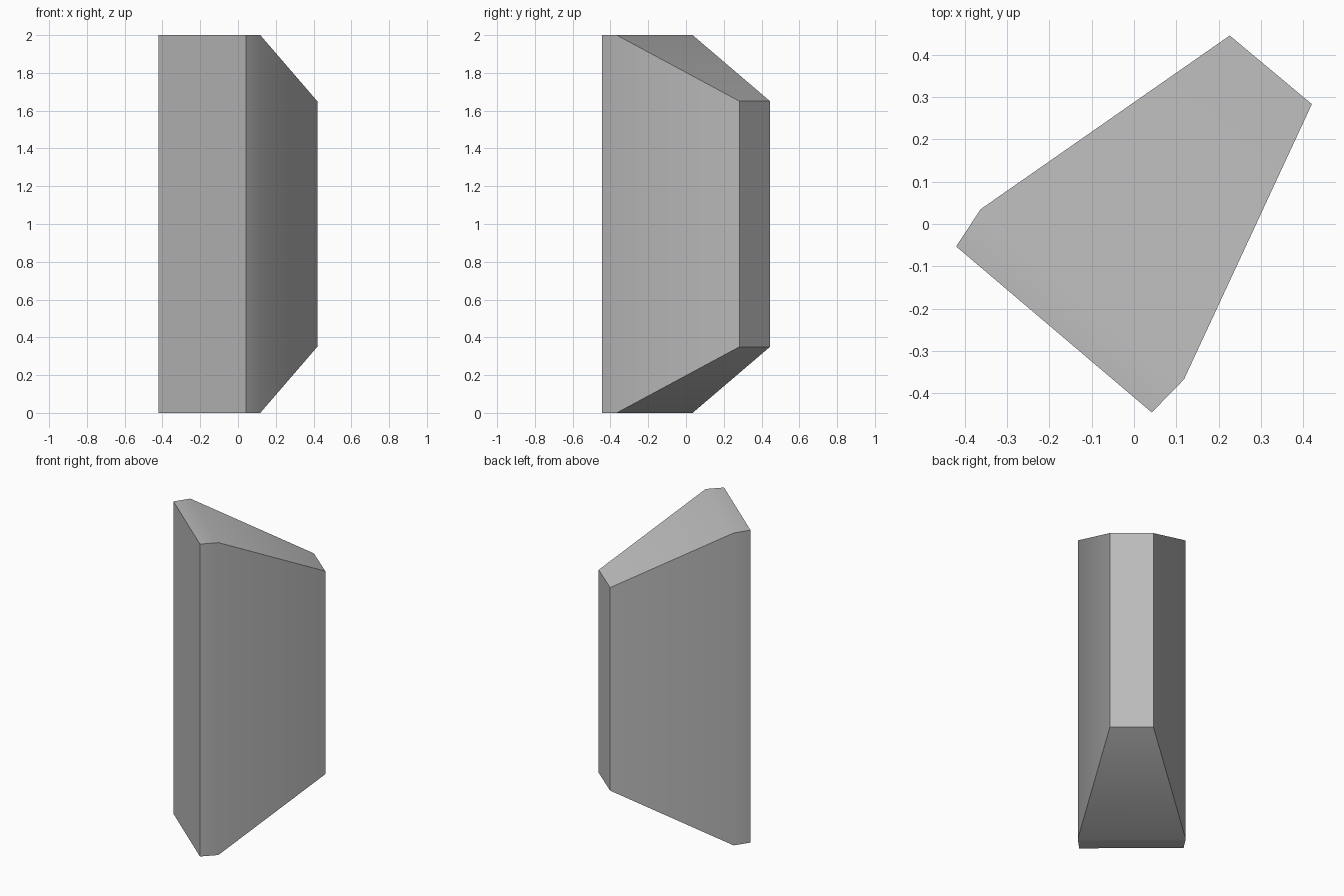
import bpy
import bmesh
import math

cube = bpy.data.objects.get("Cube")
if cube:
    bpy.data.objects.remove(cube, do_unlink=True)

# Flat grey colour
grey = bpy.data.materials.new("mid_grey")
grey.use_nodes = True
colour = (0.5, 0.5, 0.5, 1)
grey.diffuse_color = colour
grey.node_tree.nodes["Principled BSDF"].inputs["Base Color"].default_value = colour

# Plan outline with the inset of each corner from the top and bottom:
# wide end, shoulder, narrow end, narrow end, shoulder, wide end
outline = [
    (-0.42, -0.053, 0), (0.042, -0.445, 0), (0.118, -0.367, 0),
    (0.42, 0.283, 0.35), (0.226, 0.445, 0.35), (-0.362, 0.035, 0),
]
HEIGHT = 2

bm = bmesh.new()
low = [bm.verts.new((x, y, inset)) for x, y, inset in outline]
high = [bm.verts.new((x, y, HEIGHT - inset)) for x, y, inset in outline]

# Upright walls
for i in range(len(outline)):
    j = (i + 1) % len(outline)
    bm.faces.new((low[i], low[j], high[j], high[i]))

# Flat cap and sloping cap at each end
for ring in (low, high):
    bm.faces.new((ring[0], ring[1], ring[2], ring[5]))
    bm.faces.new(ring[2:6])
bmesh.ops.recalc_face_normals(bm, faces=bm.faces)

mesh = bpy.data.meshes.new("tapered_block")
bm.to_mesh(mesh)
bm.free()
mesh.materials.append(grey)
block = bpy.data.objects.new("tapered_block", mesh)
bpy.context.collection.objects.link(block)

# Soften the shallow bends and keep the corners crisp
bpy.ops.object.select_all(action="DESELECT")
block.select_set(True)
bpy.context.view_layer.objects.active = block
bpy.ops.object.shade_smooth_by_angle(angle=math.radians(30))
